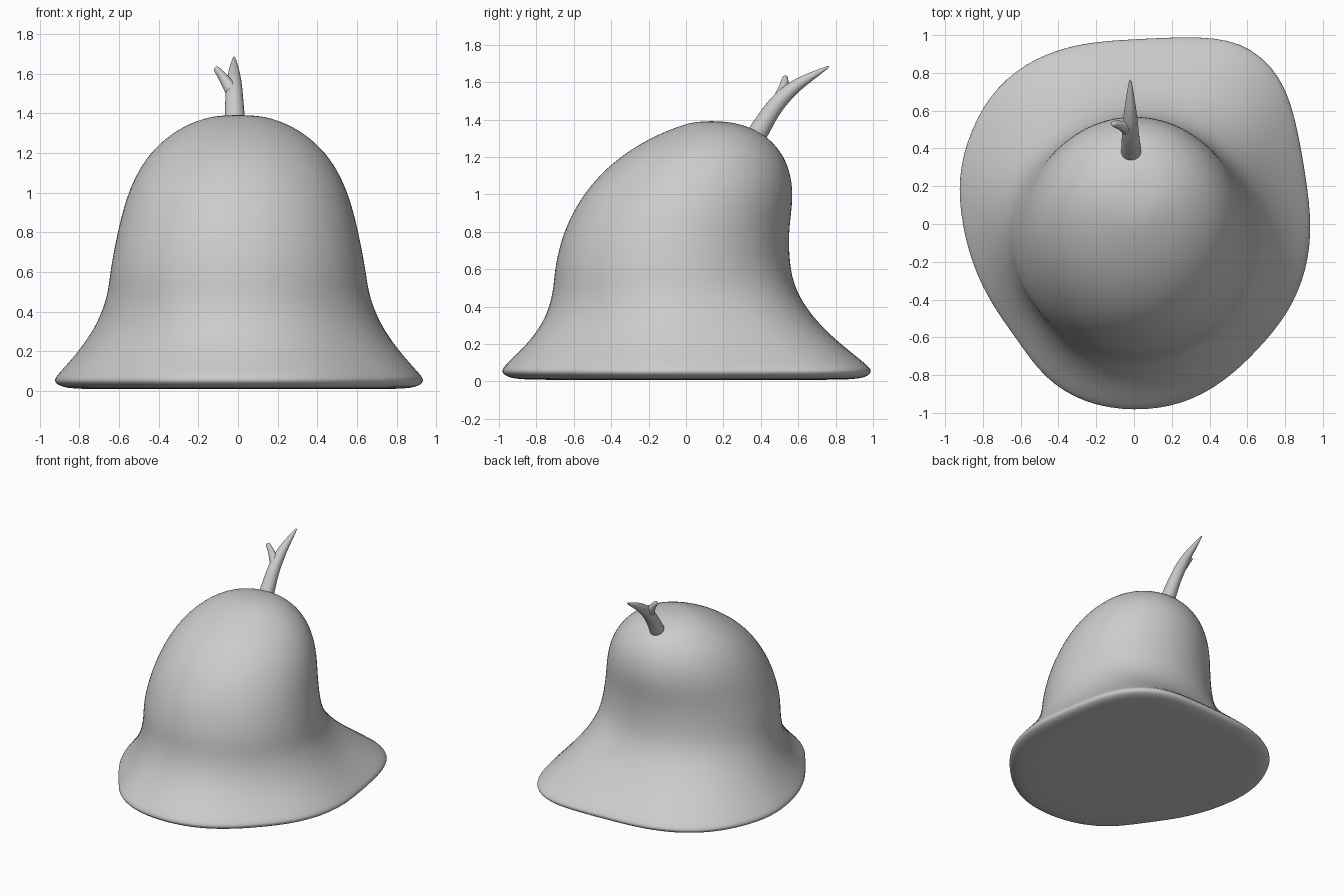
import bpy, bmesh, math
from mathutils import Vector

old = bpy.data.objects.get("Cube")
if old:
    bpy.data.objects.remove(old, do_unlink=True)

grey = bpy.data.materials.new("plain_grey")
grey.use_nodes = True
colour = (0.6, 0.6, 0.6, 1)
grey.diffuse_color = colour
grey.node_tree.nodes["Principled BSDF"].inputs["Base Color"].default_value = colour

SEG = 24
FIT = 1 / ((4 + 2 * math.cos(math.tau / SEG)) / 6)  # makes up for subdivision shrinkage

# Brim outline: radius every 15 degrees, counter-clockwise from +x
BRIM = [.94, .94, 1, 1.115, 1.135, 1.03, .98, 1, 1.03, 1.035, 1, .965,
        .91, .88, .865, .87, .95, .99, .995, .995, .965, .935, .945, .947]

# Hat levels: height, half width, front y, back y, share of brim outline
LEVELS = [
    (.008, .45, -.48, .48, 1), (.008, .78, -.83, .83, 1), (.015, .9, -.95, .95, 1),
    (.05, .945, -1, 1, 1), (.09, .91, -.97, .965, 1), (.19, .82, -.86, .84, .85),
    (.3, .74, -.775, .72, .6), (.4, .69, -.73, .64, .35), (.5, .657, -.708, .583, .15),
    (.62, .642, -.70, .553, 0), (.8, .607, -.655, .547, 0), (.95, .57, -.58, .57, 0),
    (1.08, .52, -.485, .567, 0), (1.2, .445, -.355, .528, 0), (1.3, .335, -.195, .448, 0),
    (1.365, .21, -.04, .335, 0), (1.392, .09, .06, .21, 0)]


def finish(obj, levels):
    obj.data.materials.append(grey)
    sub = obj.modifiers.new("smooth", 'SUBSURF')
    sub.levels = sub.render_levels = levels
    for p in obj.data.polygons:
        p.use_smooth = True


def loft(name, rings, levels):
    """Skin a list of closed rings and cap both ends."""
    bm = bmesh.new()
    loops = [[bm.verts.new(p) for p in ring] for ring in rings]
    n = len(loops[0])
    for a, b in zip(loops, loops[1:]):
        for i in range(n):
            j = (i + 1) % n
            bm.faces.new((a[i], a[j], b[j], b[i]))
    bm.faces.new(loops[0][::-1])
    bm.faces.new(loops[-1])
    bmesh.ops.recalc_face_normals(bm, faces=bm.faces)
    mesh = bpy.data.meshes.new(name)
    bm.to_mesh(mesh)
    bm.free()
    obj = bpy.data.objects.new(name, mesh)
    bpy.context.collection.objects.link(obj)
    finish(obj, levels)


# Bell-shaped hat with an uneven brim
def hat_ring(z, half, front, back, share):
    cy, ry = (front + back) / 2, (back - front) / 2
    ring = []
    for i, r in enumerate(BRIM):
        a = math.tau * i / SEG
        kx = half * (1 + share * (r / .94 - 1))
        ky = ry * (1 + share * (r - 1))
        ring.append((kx * math.cos(a) * FIT, cy + ky * math.sin(a) * FIT, z))
    return ring


loft("hat_body", [hat_ring(*level) for level in LEVELS], 2)


# Stalk and its side twig: tapered tubes along (x, y, z, radius) points
def tube(name, path):
    pts = [Vector(p[:3]) for p in path]
    rings = []
    for i, p in enumerate(pts):
        t = (pts[min(i + 1, len(pts) - 1)] - pts[max(i - 1, 0)]).normalized()
        u = t.cross(Vector((0, 1, 0))).normalized()
        v = t.cross(u)
        r = path[i][3] * 1.1
        rings.append([p + r * (u * math.cos(k * math.tau / 10) + v * math.sin(k * math.tau / 10))
                      for k in range(10)])
    loft(name, rings, 2)


tube("stalk", [(-.015, .34, 1.26, .055), (-.015, .395, 1.345, .052), (-.018, .45, 1.44, .045),
               (-.02, .515, 1.52, .042), (-.02, .59, 1.585, .033), (-.02, .68, 1.637, .02),
               (-.02, .74, 1.67, .01), (-.02, .765, 1.685, .004)])
tube("twig", [(-.02, .49, 1.49, .034), (-.05, .515, 1.545, .03), (-.078, .525, 1.585, .022),
              (-.105, .53, 1.62, .017), (-.115, .532, 1.633, .01)])
